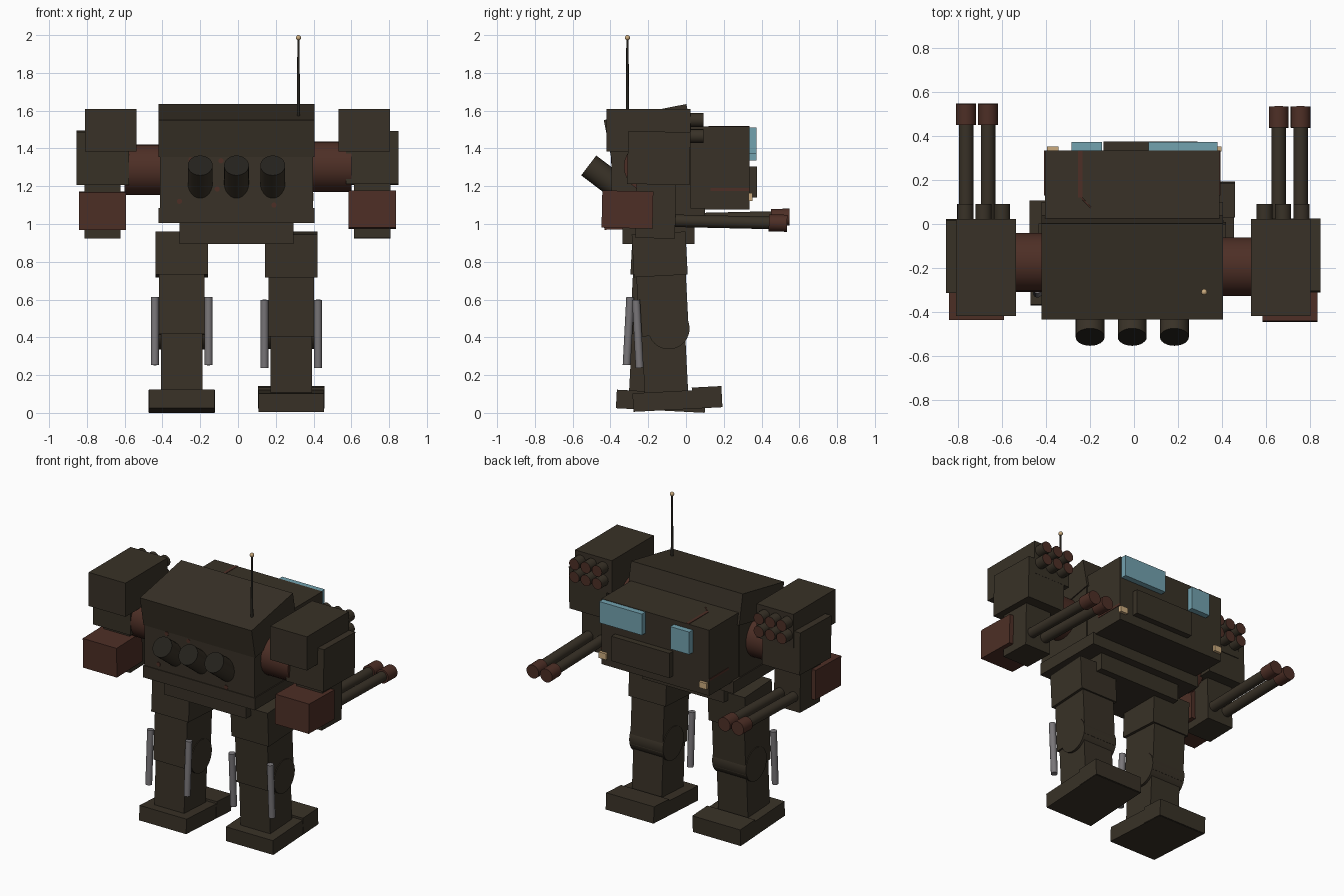
import bpy, bmesh
from math import radians
from mathutils import Matrix, Vector

if "Cube" in bpy.data.objects:
    bpy.data.objects.remove(bpy.data.objects["Cube"], do_unlink=True)


def material(name, rgb):
    m = bpy.data.materials.new(name)
    m.use_nodes = True
    m.diffuse_color = (*rgb, 1)
    bsdf = m.node_tree.nodes["Principled BSDF"]
    bsdf.inputs["Base Color"].default_value = (*rgb, 1)
    bsdf.inputs["Roughness"].default_value = 0.7
    return m


ARMOUR = material("dark olive armour", (0.040, 0.031, 0.020))
RUST = material("rust red", (0.075, 0.028, 0.019))
GLASS = material("blue glass", (0.17, 0.36, 0.43))
STEEL = material("piston steel", (0.19, 0.18, 0.19))
LAMP = material("warm lamp", (0.60, 0.41, 0.21))
SOOT = material("dark soot", (0.018, 0.016, 0.012))
STILL = Matrix()


def finish(name, bm, mats, xf):
    bm.transform(xf)
    me = bpy.data.meshes.new(name)
    bm.to_mesh(me)
    bm.free()
    for m in mats:
        me.materials.append(m)
    ob = bpy.data.objects.new(name, me)
    bpy.context.collection.objects.link(ob)
    return ob


def box(name, mat, xs, ys, zs, xf=STILL):
    """Box between pairs of limits on each axis."""
    bm = bmesh.new()
    bmesh.ops.create_cube(bm, size=1)
    for v in bm.verts:
        v.co = Vector([(r[0] + r[1]) / 2 + c * (r[1] - r[0])
                       for c, r in zip(v.co, (xs, ys, zs))])
    bmesh.ops.recalc_face_normals(bm, faces=bm.faces)
    return finish(name, bm, [mat], xf)


def rod(name, mat, a, b, r, xf=STILL, cap=None, r2=None, sides=24):
    """Cylinder from a to b; the cap at b may have its own colour."""
    a, b = Vector(a), Vector(b)
    bm = bmesh.new()
    bmesh.ops.create_cone(bm, cap_ends=True, segments=sides, radius1=r,
                          radius2=r2 or r, depth=(b - a).length)
    for f in bm.faces:
        f.smooth = len(f.verts) == 4
        if cap and f.normal.z > 0.9:
            f.material_index = 1
    turn = Vector((0, 0, 1)).rotation_difference(b - a).to_matrix().to_4x4()
    place = Matrix.Translation((a + b) / 2) @ turn
    return finish(name, bm, [mat, cap] if cap else [mat], xf @ place)


def pitch(degrees, pivot):
    t = Matrix.Translation(pivot)
    return t @ Matrix.Rotation(radians(degrees), 4, "X") @ t.inverted()


def span(c, half):
    return (c - half, c + half)


MID = -0.008

# Torso: cockpit hull, rear hull, tilted roof, waist and hips
box("cockpit_hull", ARMOUR, span(MID, 0.398), (-0.1, 0.335), (1.077, 1.515))
box("rear_hull", ARMOUR, span(MID, 0.406), (-0.395, 0.025), (1.06, 1.48))
box("roof_slab", ARMOUR, span(MID, 0.413), (-0.435, 0.01), (1.35, 1.55),
    pitch(11, (0, -0.435, 1.55)))
box("waist_plate", ARMOUR, span(MID, 0.413), (-0.40, 0.10), (1.005, 1.085))
box("hip_block", ARMOUR, span(MID, 0.303), (-0.335, 0.045), (0.895, 1.02))

# Cockpit face: snout, windows and lamps
box("snout", ARMOUR, (-0.14, 0.29), (0.32, 0.375), (1.14, 1.305))
box("wide_window", GLASS, (0.065, 0.38), (0.32, 0.373), (1.37, 1.512))
box("small_window", GLASS, (-0.285, -0.145), (0.32, 0.373), (1.335, 1.485))
for side, x in (("right", -0.37), ("left", 0.372)):
    box(side + "_lamp", LAMP, span(x, 0.027), (0.33, 0.353), span(1.143, 0.02))

# Rust streaks and spots, laid on as thin plates
box("roof_streak", RUST, span(-0.245, 0.01), (0.12, 0.335), (1.514, 1.518))
rod("roof_streak_end", RUST, (-0.245, 0.125, 1.5135), (-0.197, 0.075, 1.5135), 0.004,
    sides=8)
for side, x in (("left", 0.39), ("right", -0.406)):
    box(side + "_hull_streak", RUST, span(x, 0.003), (0.13, 0.335), (1.175, 1.19))
for i, (x, z) in enumerate(((-0.25, 1.34), (-0.09, 1.335), (-0.11, 1.185),
                            (0.19, 1.10), (-0.31, 1.12))):
    rod(f"rust_spot_{i}", RUST, (x, -0.39, z), (x, -0.398, z), 0.014, sides=10)

# Exhaust stacks leaning out of the rear hull
for i, x in enumerate((-0.2, MID, 0.184)):
    rod(f"exhaust_{i}", ARMOUR, (x, -0.33, 1.17), (x, -0.515, 1.31), 0.066, cap=SOOT)

# Aerial with a ball tip
rod("aerial", SOOT, (0.32, -0.31, 1.54), (0.32, -0.31, 1.98), 0.009, r2=0.006, sides=10)
ball = bmesh.new()
bmesh.ops.create_uvsphere(ball, u_segments=12, v_segments=8, radius=0.014)
for f in ball.faces:
    f.smooth = True
finish("aerial_tip", ball, [LAMP], Matrix.Translation((0.32, -0.31, 1.986)))

for side, s in (("left", 1), ("right", -1)):
    # Arm: shoulder joint, shoulder block, forearm, elbow housing and twin guns
    def ax(x, half):
        return span(s * x - 0.003, half)

    swing = pitch(-1.3 * s, (0, -0.185, 1.3))
    y, z = -0.185 - 0.01 * s, 1.296 + 0.008 * s
    rod(side + "_shoulder_joint", RUST, (s * 0.35, y, z), (s * 0.6, y, z), 0.134)
    box(side + "_shoulder_block", ARMOUR, ax(0.714, 0.139), (-0.31, 0.02),
        (1.21, 1.49), swing)
    box(side + "_forearm", ARMOUR, ax(0.714, 0.096), (-0.26, -0.05), (0.925, 1.23), swing)
    box(side + "_elbow_housing", RUST, ax(0.714, 0.125), (-0.44, -0.17),
        (0.975, 1.172), swing)
    for n, off in (("inner", -0.05), ("outer", 0.05)):
        x = s * (0.712 + off) - 0.003
        rod(f"{side}_{n}_barrel", ARMOUR, (x, -0.08, 1.02), (x, 0.45, 1.02), 0.033, swing)
        rod(f"{side}_{n}_muzzle", RUST, (x, 0.445, 1.02), (x, 0.542, 1.02), 0.045, swing)

    # Missile pod with two rows of tubes
    box(side + "_missile_pod", ARMOUR, ax(0.671, 0.136), (-0.42, 0.023), (1.385, 1.61))
    for row, tz in enumerate((1.465, 1.55)):
        for col in range(3):
            x = s * (0.682 + 0.084 * (col - 1)) - 0.003
            rod(f"{side}_tube_{row}_{col}", ARMOUR, (x, 0, tz), (x, 0.092, tz), 0.037,
                cap=RUST, sides=16)

    # Leg: thigh, knee, shin, foot and a pair of pistons, in a slight stride
    c = s * 0.29 + MID
    stride = pitch(3 * s, (0, -0.14, 0.9))
    box(side + "_thigh_armour", ARMOUR, span(c, 0.138), (-0.285, 0), (0.725, 0.953), stride)
    box(side + "_thigh", ARMOUR, span(c, 0.12), (-0.272, -0.01), (0.41, 0.74), stride)
    rod(side + "_knee", ARMOUR, (c - 0.125, -0.115, 0.445), (c + 0.125, -0.115, 0.445),
        0.11, stride, sides=32)
    box(side + "_shin", ARMOUR, span(c, 0.11), (-0.26, -0.03), (0.09, 0.43), stride)
    box(side + "_foot", ARMOUR, span(c, 0.174), (-0.325, 0.14), (0.014, 0.112), stride)
    box(side + "_toe", ARMOUR, span(c, 0.177), (-0.01, 0.147), (0.016, 0.126), stride)
    for n, off in (("inner", -0.142), ("outer", 0.142)):
        x = c + s * off
        rod(f"{side}_{n}_piston", STEEL, (x, -0.28, 0.245), (x, -0.28, 0.605), 0.021,
            stride, sides=16)
